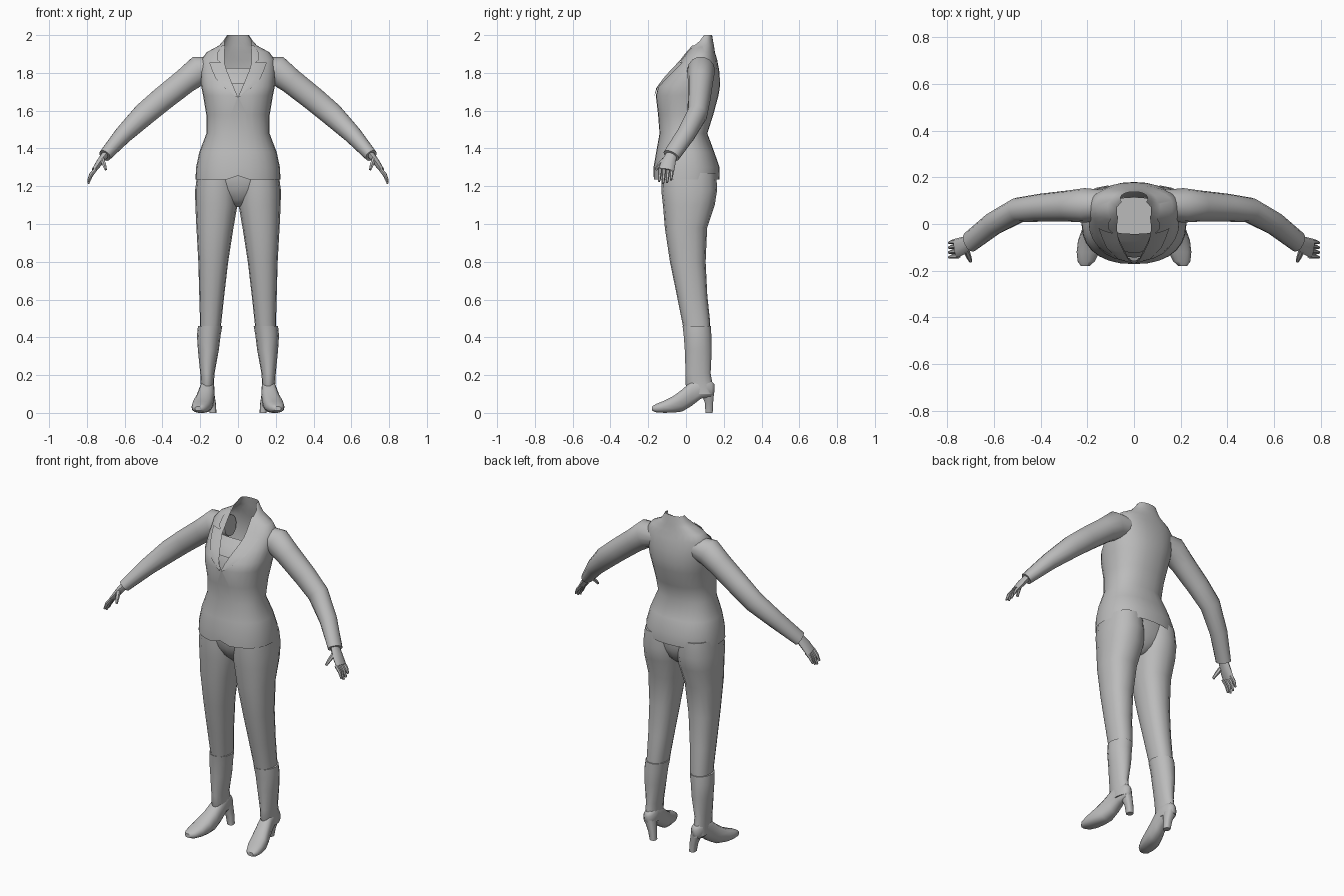
import bpy, bmesh, math
from mathutils import Vector
from mathutils.bvhtree import BVHTree

cube = bpy.data.objects.get("Cube")
if cube:
    bpy.data.objects.remove(cube)

grey = bpy.data.materials.new("plain grey")
grey.use_nodes = True
grey.diffuse_color = (0.5, 0.5, 0.5, 1)
grey.node_tree.nodes["Principled BSDF"].inputs["Base Color"].default_value = (0.5, 0.5, 0.5, 1)
X, Y, Z = Vector((1, 0, 0)), Vector((0, 1, 0)), Vector((0, 0, 1))


def finish(name, bm, mirror=False, angle=50):
    """Turn a bmesh into a smooth shaded object, mirrored across x if asked."""
    mesh = bpy.data.meshes.new(name)
    bm.to_mesh(mesh)
    bm.free()
    obj = bpy.data.objects.new(name, mesh)
    bpy.context.collection.objects.link(obj)
    mesh.materials.append(grey)
    if mirror:
        obj.modifiers.new("Mirror", "MIRROR").use_mirror_merge = False
    bpy.ops.object.select_all(action="DESELECT")
    obj.select_set(True)
    bpy.context.view_layer.objects.active = obj
    bpy.ops.object.shade_smooth_by_angle(angle=math.radians(angle))
    return obj


def loft(rows, axes=None, sides=16, power=2.0, caps=(True, True)):
    """Skin rings given as (centre, radius u, radius v); no axes means follow the path."""
    bm = bmesh.new()
    rings = []
    centres = [Vector(r[0]) for r in rows]
    for i, (_, ru, rv) in enumerate(rows):
        if axes:
            u, v = axes
        else:
            t = centres[min(i + 1, len(rows) - 1)] - centres[max(i - 1, 0)]
            t.normalize()
            u = (Y - t * t.y).normalized()
            v = t.cross(u)
        ring = []
        for k in range(sides):
            a = math.tau * k / sides
            c, s = math.cos(a), math.sin(a)
            pu = math.copysign(abs(c) ** (2 / power), c) * ru
            pv = math.copysign(abs(s) ** (2 / power), s) * rv
            ring.append(bm.verts.new(centres[i] + u * pu + v * pv))
        rings.append(ring)
    for low, high in zip(rings, rings[1:]):
        for k in range(sides):
            n = (k + 1) % sides
            bm.faces.new((low[k], low[n], high[n], high[k]))
    if caps[0]:
        bm.faces.new(rings[0][::-1])
    if caps[1]:
        bm.faces.new(rings[-1])
    bmesh.ops.recalc_face_normals(bm, faces=bm.faces)
    return bm


def upright(rows, x=None):
    """Rows of (z, left x, right x, front y, back y) as loft rings."""
    return [(((a + b) / 2, (f + k) / 2, z), (b - a) / 2, (k - f) / 2)
            for z, a, b, f, k in rows]


# Jacket body, an open shell from hem to collar
body = [(1.235, .225, -.172, .176), (1.30, .222, -.172, .178), (1.38, .205, -.158, .15),
        (1.48, .167, -.14, .113), (1.58, .168, -.148, .145), (1.68, .185, -.16, .172),
        (1.73, .195, -.147, .18), (1.80, .197, -.09, .178), (1.87, .195, -.025, .165),
        (1.91, .165, .005, .153), (1.945, .10, .03, .148), (1.97, .078, .05, .143),
        (2.0, .058, .08, .138)]
bm = loft(upright([(z, -w, w, f, k) for z, w, f, k in body]), (X, Y), 28, 2.3, (False, False))
surface = BVHTree.FromBMesh(bm)
V_BOTTOM, V_SLOPE, V_HALF = 1.67, .42, .072

# V neck opening
cuts = [((s * V_HALF, 0, 0), X) for s in (-1, 1)]
cuts += [((0, 0, V_BOTTOM), (1, 0, -s * V_SLOPE)) for s in (-1, 1)]
for point, normal in cuts:
    near = [f for f in bm.faces if f.calc_center_median().y < .08 and f.calc_center_median().z > 1.6]
    parts = near + list({e for f in near for e in f.edges}) + list({v for f in near for v in f.verts})
    bmesh.ops.bisect_plane(bm, geom=parts, plane_co=point, plane_no=Vector(normal).normalized())
hole = []
for f in bm.faces:
    c = f.calc_center_median()
    if c.y < .085 and c.z > V_BOTTOM and abs(c.x) < min(V_HALF, V_SLOPE * (c.z - V_BOTTOM)):
        hole.append(f)
bmesh.ops.delete(bm, geom=hole, context="FACES")
# Small lift of the hem at the front closure
for v in bm.verts:
    if v.co.z < 1.25 and v.co.y < 0 and abs(v.co.x) < .03:
        v.co.z += .02
finish("jacket_body", bm)


def front_patch(name, edges, offset, mirror=False, steps=6):
    """Lay a sheet on the jacket front from rows of (z, inner x, outer x)."""
    bm = bmesh.new()
    grid = []
    for z, a, b in edges:
        line = []
        for i in range(steps + 1):
            x = a + (b - a) * i / steps
            hit = surface.ray_cast(Vector((x, -1, z)), Y)[0]
            line.append(bm.verts.new((x, hit.y + offset, z)))
        grid.append(line)
    for low, high in zip(grid, grid[1:]):
        for i in range(steps):
            bm.faces.new((low[i], low[i + 1], high[i + 1], high[i]))
    return finish(name, bm, mirror)


# Lapels with a notch, then the blouse and the bare chest behind them
front_patch("lapel", [(1.675, .002, .012), (1.72, .021, .07), (1.77, .042, .118),
                      (1.815, .061, .138), (1.855, .072, .152)], -.009, True)
front_patch("collar_fold", [(1.845, .071, .078), (1.87, .072, .112),
                            (1.91, .072, .108), (1.945, .068, .085)], -.009, True)
front_patch("blouse", [(z, -w, w) for z, w in
                       ((1.64, .04), (1.69, .05), (1.745, .07))], .014)
front_patch("chest", [(z, -w, w) for z, w in
                      ((1.66, .06), (1.74, .075), (1.79, .08), (1.825, .085))], .024)

# Sleeves
sleeve = [((.11, .085, 1.825), .06, .06), ((.21, .08, 1.812), .074, .08),
          ((.28, .077, 1.757), .067, .069), ((.40, .07, 1.662), .06, .066),
          ((.495, .06, 1.582), .054, .063), ((.605, .0, 1.475), .05, .049),
          ((.705, -.078, 1.362), .046, .034)]
finish("sleeve", loft(sleeve, sides=14), True)

# Hands
palm = [((.695, -.072, 1.378), .028, .02), ((.73, -.092, 1.33), .038, .019),
        ((.762, -.104, 1.285), .042, .013)]
finish("palm", loft(palm, sides=10), True)
for i, finger in enumerate(("little", "ring", "middle", "index")):
    y = -.074 - .021 * i
    drop = (.02, .006, 0, .012)[i]
    path = [((.752, y, 1.292), .011, .011), ((.778, y - .002, 1.255 + drop / 2), .010, .010),
            ((.793, y - .006, 1.213 + drop), .006, .006)]
    finish(finger + "_finger", loft(path, sides=6), True)
thumb = [((.718, -.115, 1.34), .014, .013), ((.708, -.142, 1.312), .011, .011),
         ((.70, -.16, 1.288), .007, .007)]
finish("thumb", loft(thumb, sides=6), True)

# Trousers
hips = [(1.09, -.02, .02, -.05, .08), (1.13, -.11, .11, -.09, .12),
        (1.18, -.19, .19, -.115, .14), (1.25, -.212, .212, -.13, .15), (1.34, -.19, .19, -.12, .13)]
finish("trouser_seat", loft(upright(hips), (X, Y), 20, 2.3))
leg = [(.40, .098, .203, -.005, .128), (.48, .088, .201, -.02, .128), (.62, .073, .205, -.048, .113),
       (.80, .052, .210, -.085, .104), (.98, .024, .220, -.112, .112), (1.10, .003, .226, -.122, .152),
       (1.18, .0, .227, -.131, .165), (1.27, .01, .215, -.13, .16)]
finish("trouser_leg", loft(upright(leg), (X, Y), 16, 2.3), True)

# Boots: shaft, foot and heel
shaft = [(.10, .125, .198, .02, .15), (.15, .128, .197, -.004, .143), (.21, .124, .2, -.004, .132),
         (.33, .102, .212, -.008, .138), (.41, .092, .217, -.014, .136), (.46, .083, .212, -.02, .134)]
finish("boot_shaft", loft(upright(shaft), (X, Y), 14), True)
foot = [(.152, .148, .17, .11, .15), (.135, .128, .19, .085, .17), (.08, .125, .196, .075, .19),
        (.03, .124, .206, .036, .17), (-.02, .127, .222, .006, .125), (-.07, .135, .24, .0, .088),
        (-.12, .148, .246, .0, .063), (-.16, .168, .242, .003, .047), (-.18, .19, .228, .012, .034)]
rings = [(((a + b) / 2, y, (lo + hi) / 2), (b - a) / 2, (hi - lo) / 2) for y, a, b, lo, hi in foot]
finish("boot_foot", loft(rings, (X, Z), 14, 2.5), True)
heel = [(.0, .114, .15, .102, .142), (.05, .117, .16, .1, .144), (.12, .128, .188, .075, .151)]
finish("boot_heel", loft(upright(heel), (X, Y), 10, 3), True)
